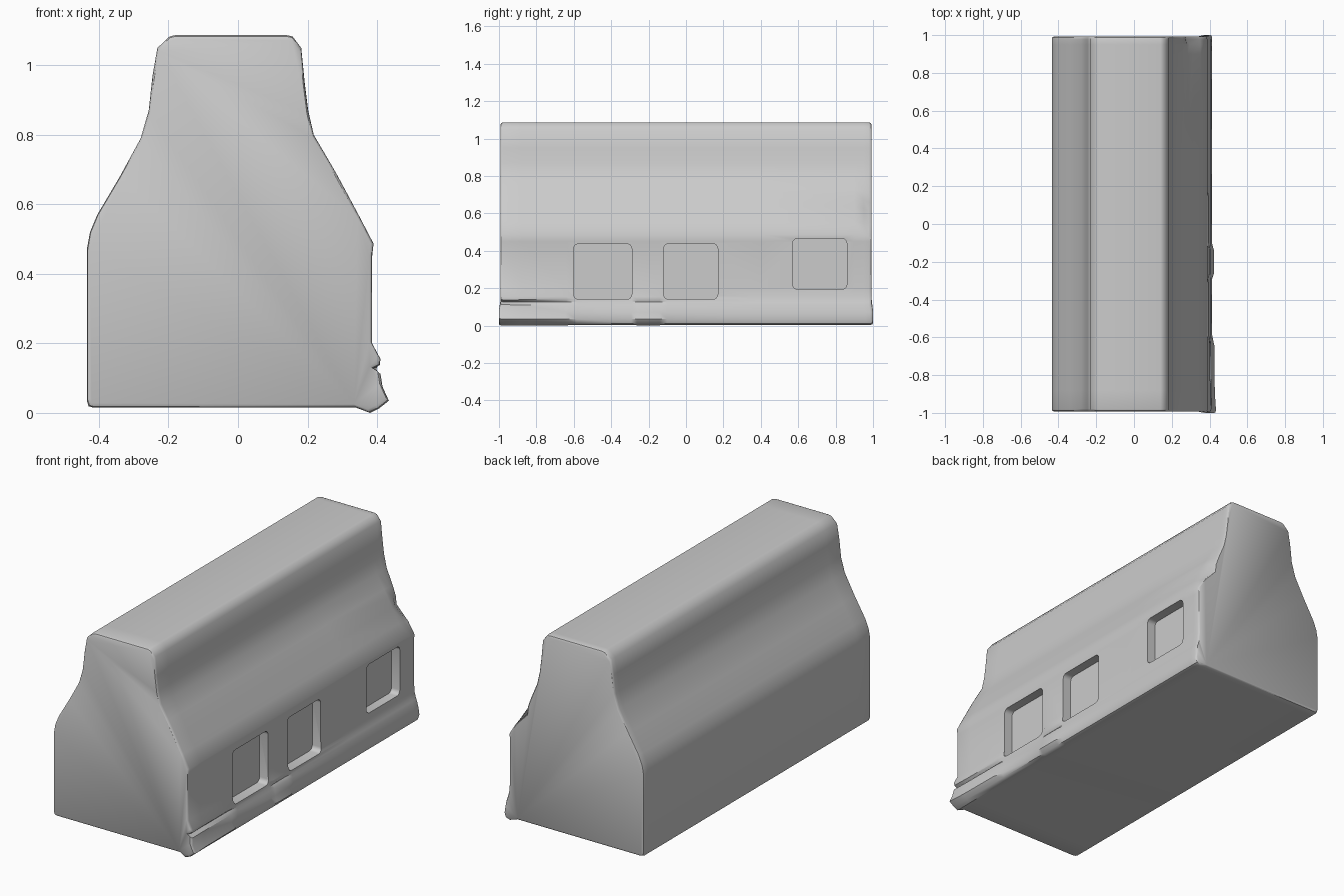
import bpy, bmesh

if "Cube" in bpy.data.objects:
    bpy.data.objects.remove(bpy.data.objects["Cube"])

# Left wall, shoulder and flat top, walked upward (x, z)
LEFT = [(-0.415, 0.015), (-0.43, 0.019), (-0.435, 0.035), (-0.435, 0.47), (-0.426, 0.52),
        (-0.405, 0.57), (-0.34, 0.68), (-0.28, 0.79), (-0.257, 0.87), (-0.246, 0.97),
        (-0.232, 1.05), (-0.197, 1.083), (-0.18, 1.087)]
TOP_RIGHT = [(0.14, 1.087), (0.157, 1.083), (0.182, 1.05), (0.192, 0.95), (0.202, 0.87), (0.218, 0.80)]
# Right slope: plain, and eroded at the back corner
SLOPE = [(0.262, 0.725), (0.285, 0.685), (0.312, 0.635), (0.352, 0.56), (0.39, 0.487)]
SLOPE_ERODED = [(0.256, 0.71), (0.274, 0.66), (0.278, 0.615), (0.35, 0.54), (0.388, 0.478)]
WALL = [(0.386, 0.45), (0.386, 0.20)]
# Foot ledge: plain, and with a groove
LEDGE = [(0.39, 0.155), (0.394, 0.14), (0.398, 0.125), (0.404, 0.11), (0.408, 0.07), (0.413, 0.035),
         (0.405, 0.012), (0.38, 0.004)]
LEDGE_GROOVED = [(0.410, 0.155), (0.408, 0.138), (0.387, 0.127), (0.410, 0.112), (0.416, 0.075),
                 (0.434, 0.035), (0.405, 0.012), (0.38, 0.0)]
UNDERSIDE = [(0.34, 0.015)]


def mix(a, b, t):
    return [(p[0] + (q[0] - p[0]) * t, p[1] + (q[1] - p[1]) * t) for p, q in zip(a, b)]


def section(groove, erosion):
    return (LEFT + TOP_RIGHT + mix(SLOPE, SLOPE_ERODED, erosion) + WALL
            + mix(LEDGE, LEDGE_GROOVED, groove) + UNDERSIDE)


# Main body: lofted through sections (y, groove, erosion, scale)
STATIONS = [(-0.992, 1, 0, 0.98), (-0.988, 1, 0, 0.994), (-0.978, 1, 0, 1), (-0.88, 0.7, 0, 1),
            (-0.64, 0.6, 0, 1), (-0.58, 0, 0, 1), (-0.29, 0, 0, 1), (-0.26, 0.5, 0, 1),
            (-0.14, 0.5, 0, 1), (-0.10, 0, 0, 1), (0.4, 0.0, 0, 1), (0.90, 0, 0, 1),
            (0.95, 0, 0.5, 1), (0.978, 0, 1, 1), (0.988, 0, 1, 0.994), (0.992, 0, 1, 0.98)]
bm = bmesh.new()
rings = []
for y, groove, erosion, s in STATIONS:
    ring = []
    for x, z in section(groove, erosion):
        # the foot sticks out slightly past the end walls
        flare = 1.008 if x > 0.37 and z < 0.1 else 1.0
        z = 0.5 + (z - 0.5) * s
        ring.append(bm.verts.new((x * s, y * flare, z)))
    rings.append(ring)
n = len(rings[0])
for a, b in zip(rings, rings[1:]):
    for i in range(n):
        j = (i + 1) % n
        bm.faces.new((a[i], a[j], b[j], b[i]))
bm.faces.new(rings[0])
bm.faces.new(rings[-1])
bmesh.ops.recalc_face_normals(bm, faces=bm.faces)
mesh = bpy.data.meshes.new("body")
bm.to_mesh(mesh)
bm.free()
body = bpy.data.objects.new("body", mesh)
bpy.context.collection.objects.link(body)
bpy.context.view_layer.objects.active = body


# Three shallow rounded recesses in the right wall
def cut_recess(y0, y1, z0, z1, floor=0.335):
    bpy.ops.mesh.primitive_cube_add(size=1, location=((floor + 0.5) / 2, (y0 + y1) / 2, (z0 + z1) / 2))
    cutter = bpy.context.object
    cutter.name = "recess_cutter"
    cutter.hide_render = True
    cb = bmesh.new()
    cb.from_mesh(cutter.data)
    bmesh.ops.scale(cb, vec=(0.5 - floor, y1 - y0, z1 - z0), verts=cb.verts)
    along_x = [e for e in cb.edges if abs(e.verts[0].co.x - e.verts[1].co.x) > 0.01]
    bmesh.ops.bevel(cb, geom=along_x, offset=0.025, segments=4, profile=0.5, affect='EDGES')
    cb.to_mesh(cutter.data)
    cb.free()
    bpy.context.view_layer.objects.active = body
    mod = body.modifiers.new("recess", 'BOOLEAN')
    mod.operation = 'DIFFERENCE'
    mod.solver = 'EXACT'
    mod.object = cutter
    bpy.ops.object.modifier_apply(modifier=mod.name)
    bpy.data.objects.remove(cutter)


for window in [(-0.60, -0.29, 0.142, 0.437), (-0.12, 0.17, 0.142, 0.437), (0.57, 0.86, 0.195, 0.465)]:
    cut_recess(*window)

bpy.ops.object.select_all(action='DESELECT')
body.select_set(True)
bpy.context.view_layer.objects.active = body
bpy.ops.object.shade_smooth_by_angle(angle=0.7)
